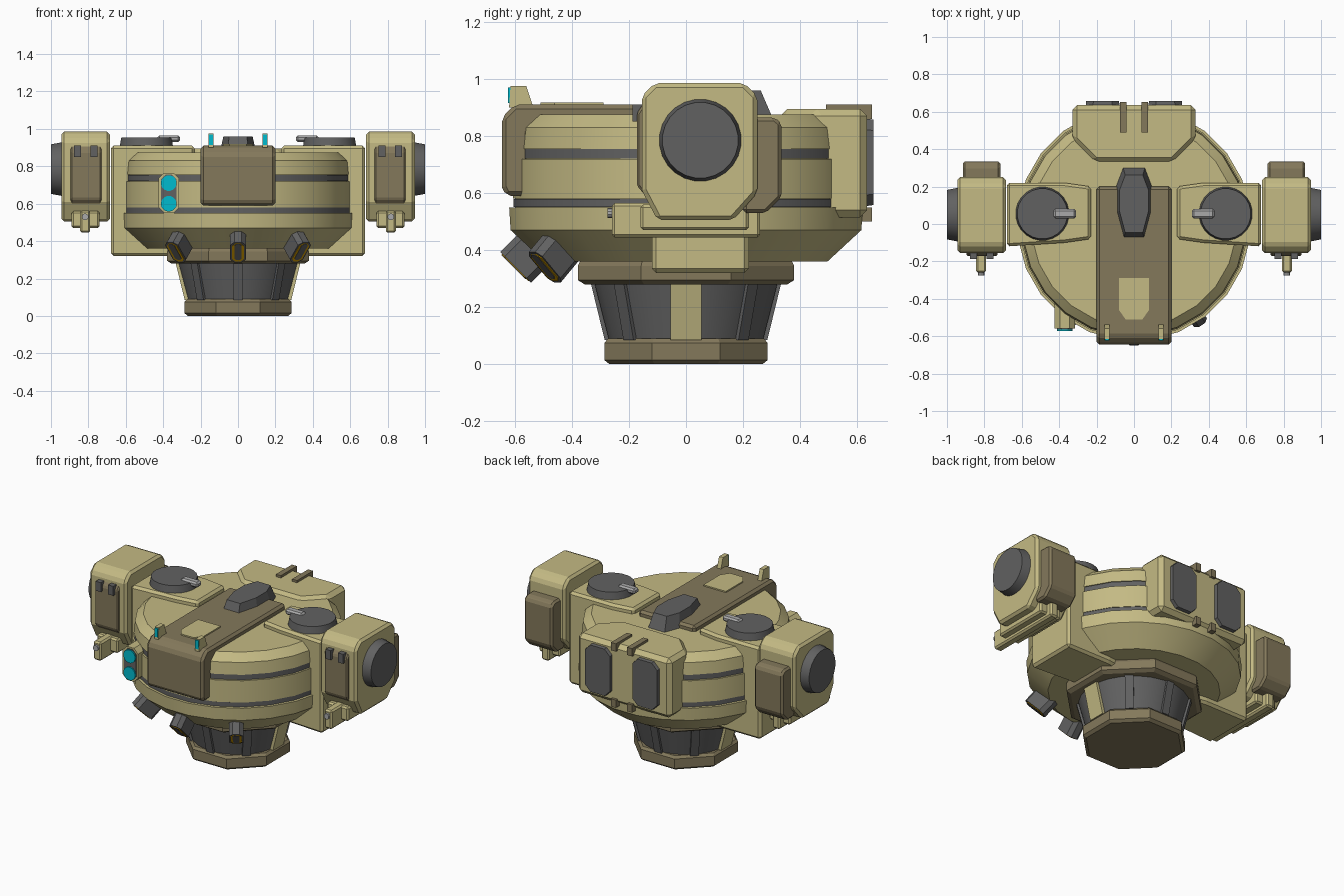
import bpy, bmesh, math
from mathutils import Matrix, Vector

if "Cube" in bpy.data.objects:
    bpy.data.objects.remove(bpy.data.objects["Cube"])


def material(name, rgb):
    m = bpy.data.materials.new(name)
    m.diffuse_color = (*rgb, 1)
    m.use_nodes = True
    m.node_tree.nodes["Principled BSDF"].inputs["Base Color"].default_value = m.diffuse_color
    return m


TAN = material("tan_paint", (.55, .49, .23))
BROWN = material("brown_paint", (.23, .19, .105))
DARK = material("dark_metal", (.12, .12, .12))
LIGHT = material("light_metal", (.4, .4, .4))
CYAN = material("cyan_glass", (0, .5, .62))
GOLD = material("gold_trim", (.7, .36, 0))


def finish(name, bm, mat, bevel=0, mirror=False, smooth=False):
    bmesh.ops.recalc_face_normals(bm, faces=bm.faces)
    me = bpy.data.meshes.new(name)
    bm.to_mesh(me)
    bm.free()
    o = bpy.data.objects.new(name, me)
    bpy.context.collection.objects.link(o)
    me.materials.append(mat)
    if smooth:
        bpy.context.view_layer.objects.active = o
        o.select_set(True)
        bpy.ops.object.shade_smooth_by_angle(angle=math.radians(28))
        o.select_set(False)
    if bevel:
        b = o.modifiers.new("bevel", 'BEVEL')
        b.width, b.segments = bevel, 1
    if mirror:
        o.modifiers.new("mirror", 'MIRROR')
    return o


def prism(name, pts, axis, a, b, mat, taper=1, matrix=None, **kw):
    """Extrude a 2D outline along an axis from a to b; taper scales the b end."""
    bm = bmesh.new()
    cu = (min(p[0] for p in pts) + max(p[0] for p in pts)) / 2
    cv = (min(p[1] for p in pts) + max(p[1] for p in pts)) / 2

    def ring(h, s):
        out = []
        for u, v in pts:
            u, v = cu + (u - cu) * s, cv + (v - cv) * s
            co = {'X': (h, u, v), 'Y': (u, h, v), 'Z': (u, v, h)}[axis]
            out.append(bm.verts.new(co))
        return out
    r0, r1 = ring(a, 1), ring(b, taper)
    n = len(pts)
    bm.faces.new(r0)
    bm.faces.new(r1)
    for i in range(n):
        bm.faces.new((r0[i], r0[(i + 1) % n], r1[(i + 1) % n], r1[i]))
    if matrix:
        bm.transform(matrix)
    return finish(name, bm, mat, **kw)


def rect(u0, u1, v0, v1, c=0):
    """Rectangle outline, corners cut by c."""
    if not c:
        return [(u0, v0), (u1, v0), (u1, v1), (u0, v1)]
    return [(u0 + c, v0), (u1 - c, v0), (u1, v0 + c), (u1, v1 - c),
            (u1 - c, v1), (u0 + c, v1), (u0, v1 - c), (u0, v0 + c)]


def circle(u, v, r, n=24):
    return [(u + r * math.cos(math.tau * (i + .5) / n), v + r * math.sin(math.tau * (i + .5) / n))
            for i in range(n)]


def box(name, x, y, z, mat, **kw):
    return prism(name, rect(*x, *y), 'Z', *z, mat, **kw)


def lathe(name, profile, n, mat, **kw):
    bm = bmesh.new()
    rings = []
    for r, z in profile:
        rings.append([bm.verts.new((u, v, z)) for u, v in circle(0, 0, r, n)])
    for p, q in zip(rings, rings[1:]):
        for i in range(n):
            j = (i + 1) % n
            bm.faces.new((p[i], p[j], q[j], q[i]))
    bm.faces.new(rings[0])
    bm.faces.new(rings[-1])
    return finish(name, bm, mat, **kw)


# base foot, neck and collar
lathe("base_foot", [(.29, 0), (.31, .015), (.31, .075), (.295, .09)], 8, BROWN)
lathe("neck", [(.272, .085), (.325, .29)], 24, DARK, smooth=True)
for k in range(8):
    a = math.radians(45 * k)
    side = k % 4 == 0
    w = .055 if side else .025
    rib = [(.2, .085), (.285, .085), (.335, .29), (.2, .29)]
    prism("neck_rib", rib, 'Y', -w, w, TAN if side else DARK, matrix=Matrix.Rotation(a, 4, 'Z'))
lathe("collar", [(.385, .28), (.41, .295), (.41, .345), (.40, .365)], 8, BROWN)

# round hull with two dark grooves
lathe("hull", [(.50, .36), (.62, .47), (.625, .55), (.605, .55), (.605, .58), (.612, .58), (.612, .72),
               (.597, .72), (.597, .755), (.606, .755), (.598, .83), (.55, .875)], 24, TAN, smooth=True)
lathe("hull_groove_lower", [(.61, .551), (.61, .579)], 24, DARK, smooth=True)
lathe("hull_groove_upper", [(.602, .721), (.602, .754)], 24, DARK, smooth=True)

# shoulder blocks joining hull and pods
prism("shoulder", [(.23, -.08), (.37, -.1), (.68, -.12), (.68, .22), (.37, .22), (.23, .2)], 'Z', .32, .91, TAN,
      bevel=.015, mirror=True)

# roof hatches with handles
prism("hatch", circle(.49, .055, .145), 'Z', .9, .955, DARK, taper=.93, mirror=True, smooth=True)
box("hatch_handle", (.31, .43), (.03, .08), (.93, .965), LIGHT, mirror=True, bevel=.01)

# side pods
pod = [(-.10, .505), (.165, .505), (.25, .60), (.25, .94), (.205, .985), (-.11, .985), (-.155, .94), (-.155, .61)]
prism("pod", pod, 'X', .685, .945, TAN, bevel=.015, mirror=True)
front = [(-.05, .51), (-.05, .92), (-.145, .92), (-.172, .88), (-.172, .625), (-.07, .51)]
prism("pod_front_panel", front, 'X', .73, .895, BROWN, bevel=.008, mirror=True)
back = [(.2, .53), (.28, .53), (.335, .585), (.335, .845), (.31, .865), (.2, .865)]
prism("pod_back_panel", back, 'X', .715, .915, BROWN, bevel=.012, mirror=True)
prism("pod_disc", circle(.05, .785, .145), 'X', .94, 1.0, DARK, taper=.92, mirror=True, smooth=True)
for x in (.77, .858):
    box("pod_clip", (x - .018, x + .018), (-.188, -.14), (.85, .91), DARK, mirror=True)

# guns under the pods
prism("gun_body", rect(-.26, .26, .445, .565), 'X', .79, .845, TAN, bevel=.01, mirror=True)
prism("gun_mount", rect(-.16, .22, .47, .56), 'X', .74, .89, TAN, bevel=.01, mirror=True)
prism("gun_barrel", circle(.8175, .53, .018, 10), 'Y', -.275, -.2, LIGHT, mirror=True)

# central spine draped over the front
spine = [(.2, .8), (.2, .91), (-.60, .91), (-.645, .865), (-.645, .62), (-.63, .59), (-.55, .59), (-.55, .8)]
prism("spine", spine, 'X', -.2, .2, BROWN, bevel=.015)
prism("spine_patch", [(-.08, -.29), (-.08, -.46), (-.045, -.51), (.045, -.51), (.08, -.46), (.08, -.29)],
      'Z', .9, .918, TAN)
post = [(-.62, .9), (-.535, .9), (-.56, .975), (-.615, .975)]
prism("antenna_post", post, 'X', .13, .158, TAN, mirror=True)
box("antenna_lens", (.133, .155), (-.623, -.61), (.915, .97), CYAN, mirror=True)

# grey dome housing on the roof
hump = [(-.06, -.09), (.06, -.09), (.1, .06), (.1, .2), (.06, .305), (-.06, .305), (-.1, .2), (-.1, .06)]
prism("roof_housing", hump, 'Z', .86, .96, DARK, taper=.78)

# rear pack with vents and clips
pack = [(-.33, .635), (-.33, .45), (-.21, .33), (.21, .33), (.33, .45), (.33, .635)]
prism("rear_pack", pack, 'Z', .515, .895, TAN, bevel=.025)
prism("rear_vent", rect(.075, .26, .55, .865, .04), 'Y', .6, .657, DARK, taper=.95, mirror=True)
box("rear_clip_top", (.04, .075), (.49, .652), (.86, .91), BROWN, mirror=True)
box("rear_clip_bottom", (.04, .075), (.49, .652), (.5, .55), BROWN, mirror=True)

# twin cyan lamps
prism("lamp_housing", rect(-.425, -.315, .55, .765, .03), 'Y', -.4, -.56, TAN)
prism("lamp_plate", rect(-.412, -.328, .56, .755, .025), 'Y', -.5, -.564, DARK)
for z in (.6, .71):
    prism("lamp_lens", circle(-.37, z, .042, 16), 'Y', -.55, -.572, CYAN, smooth=True)

# three angled thrusters under the front rim
for a in (-34, 0, 34):
    m = (Matrix.Rotation(math.radians(a), 4, 'Z') @ Matrix.Translation((0, -.597, .34))
         @ Matrix.Rotation(math.radians(45), 4, 'X'))
    prism("thruster", rect(-.042, .042, -.076, .076, .022), 'Y', .2, 0, DARK, matrix=m)
    prism("thruster_trim", rect(-.032, .032, -.066, .066, .018), 'Y', .02, -.003, GOLD, matrix=m)
    prism("thruster_core", rect(-.02, .02, -.054, .066, .012), 'Y', .02, -.005, DARK, matrix=m)
